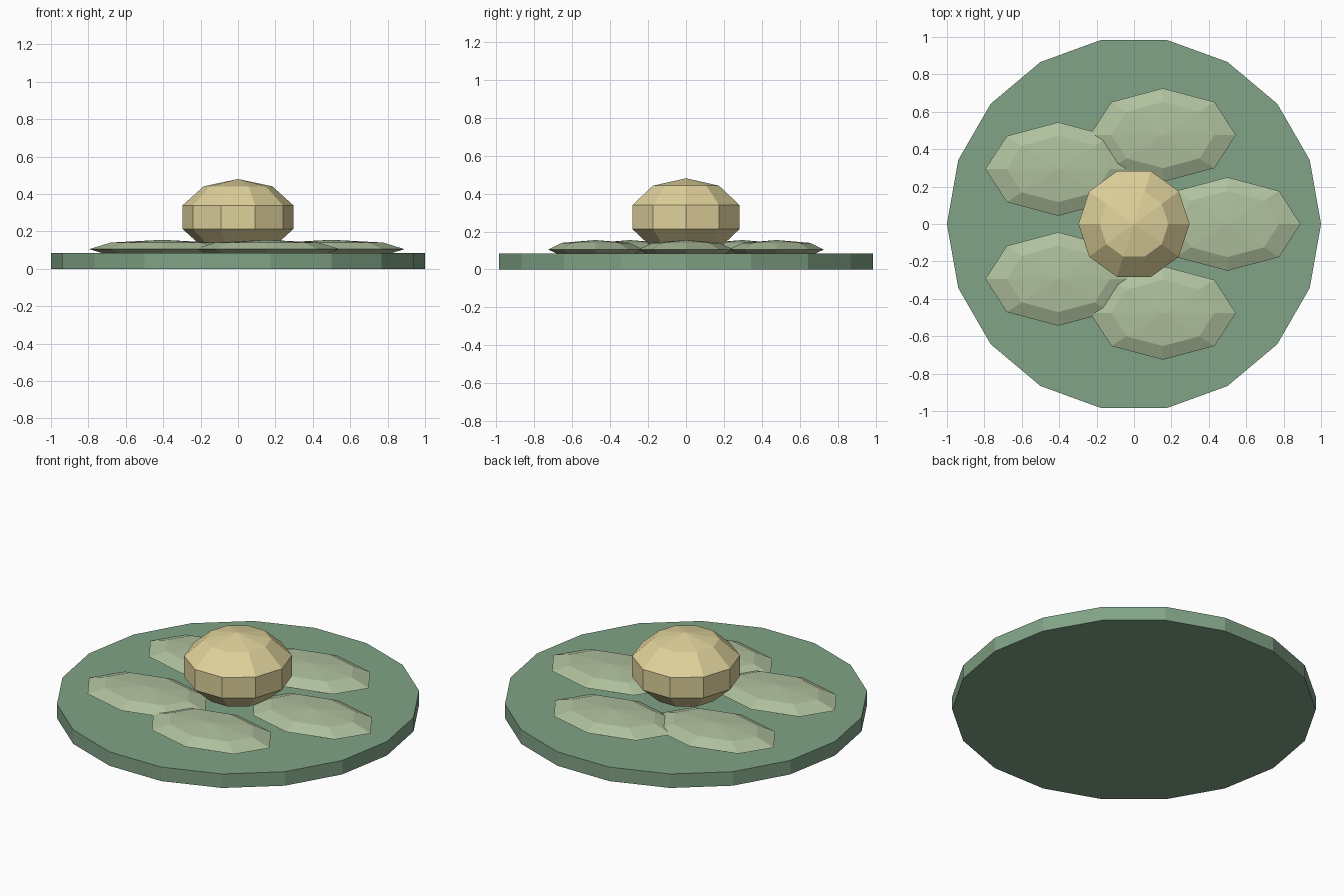
import bpy, bmesh
from math import sin, cos, pi, radians

if "Cube" in bpy.data.objects:
    bpy.data.objects.remove(bpy.data.objects["Cube"])


def material(name, rgb):
    m = bpy.data.materials.new(name)
    m.diffuse_color = (*rgb, 1)
    m.use_nodes = True
    m.node_tree.nodes["Principled BSDF"].inputs["Base Color"].default_value = m.diffuse_color
    return m


def lathe(name, profile, sides, mat, scale=(1, 1, 1), loc=(0, 0, 0)):
    """Flat-shaded solid from (radius, z) points, bottom to top, vertex on +x."""
    bm = bmesh.new()
    rings = []
    for r, z in profile:
        if r < 1e-6:
            rings.append([bm.verts.new((0, 0, z))] * sides)
        else:
            rings.append([bm.verts.new((r * cos(2 * pi * i / sides), r * sin(2 * pi * i / sides), z))
                          for i in range(sides)])
    for lo, hi in zip(rings, rings[1:]):
        for i in range(sides):
            j = (i + 1) % sides
            bm.faces.new(list(dict.fromkeys((lo[i], lo[j], hi[j], hi[i]))))
    if profile[0][0] > 0:
        bm.faces.new(rings[0][::-1])
        bm.faces.new(rings[-1])
    bmesh.ops.scale(bm, vec=scale, verts=bm.verts)
    bmesh.ops.recalc_face_normals(bm, faces=bm.faces)
    mesh = bpy.data.meshes.new(name)
    bm.to_mesh(mesh)
    bm.free()
    mesh.materials.append(mat)
    ob = bpy.data.objects.new(name, mesh)
    ob.location = loc
    bpy.context.collection.objects.link(ob)
    return ob


def ball(rings):
    pts = [(sin(pi * k / rings), -cos(pi * k / rings)) for k in range(1, rings)]
    return [(0, -1)] + pts + [(0, 1)]


green = material("pad_green", (0.22, 0.37, 0.24))
pale = material("petal_green", (0.43, 0.53, 0.34))
cream = material("centre_cream", (0.74, 0.64, 0.33))

# Round base pad
lathe("base_pad", [(1, 0), (1, 0.085)], 18, green)

# Five flattened petals in a ring, all pointing along x
for k in range(5):
    a = radians(72 * k)
    lathe(f"petal_{k + 1}", ball(4), 8, pale, (0.39, 0.25, 0.05),
          (0.5 * cos(a), 0.5 * sin(a), 0.105))

# Faceted centre bud
lathe("centre_bud", ball(5), 10, cream, (0.312, 0.312, 0.204), (0, 0, 0.276))
